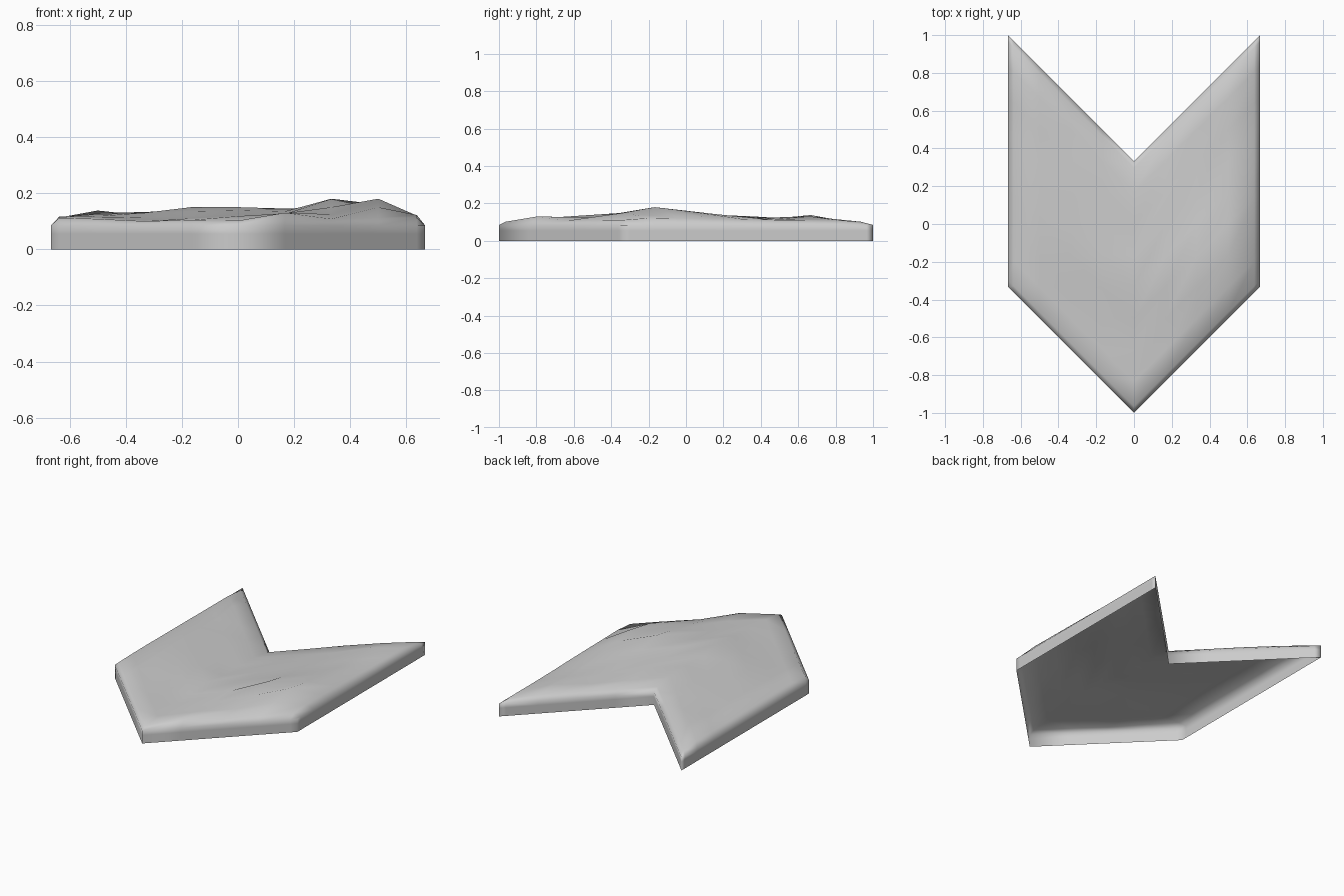
import bpy, bmesh

if "Cube" in bpy.data.objects:
    bpy.data.objects.remove(bpy.data.objects["Cube"])

# Chevron tile: columns run along x, rows run along v, where y = |x| + v
XS = [-.667, -.637, -.5, -.333, -.167, 0, .167, .333, .5, .637, .667]
VS = [-1, -.965, -.833, -.667, -.5, -.333, -.167, 0, .167, .298, .333]
RIM = .085

# Interior relief heights in thousandths, front row first
RELIEF = [
    [112, 108, 100, 104, 102, 130, 108, 112, 112],
    [115, 112, 102, 110, 118, 128, 125, 150, 122],
    [116, 118, 115, 118, 125, 125, 150, 180, 120],
    [115, 125, 130, 135, 138, 135, 180, 160, 118],
    [115, 128, 130, 150, 150, 145, 150, 142, 116],
    [114, 125, 133, 138, 130, 138, 138, 125, 112],
    [113, 122, 132, 138, 130, 138, 122, 118, 110],
    [113, 138, 120, 125, 122, 120, 115, 130, 110],
    [102, 108, 110, 108, 106, 108, 112, 110, 102],
]

bm = bmesh.new()
n = len(XS)


def height(i, j):
    if 0 < i < n - 1 and 0 < j < n - 1:
        return RELIEF[j - 1][i - 1] / 1000
    return RIM


# Uneven top surface
grid = [[bm.verts.new((x, abs(x) + v, height(i, j))) for i, x in enumerate(XS)]
        for j, v in enumerate(VS)]
for j in range(n - 1):
    for i in range(n - 1):
        bm.faces.new((grid[j][i], grid[j][i + 1], grid[j + 1][i + 1], grid[j + 1][i]))

# Upright skirt down to the ground, open underneath
loop = (grid[0][:-1] + [r[-1] for r in grid[:-1]]
        + grid[-1][:0:-1] + [r[0] for r in grid[:0:-1]])
for z in (.055, 0):
    lower = [bm.verts.new((v.co.x, v.co.y, z)) for v in loop]
    for k in range(len(loop)):
        m = (k + 1) % len(loop)
        bm.faces.new((loop[k], lower[k], lower[m], loop[m]))
    loop = lower

bmesh.ops.recalc_face_normals(bm, faces=bm.faces)
bm.faces.ensure_lookup_table()
if bm.faces[n * 5].normal.z < 0:
    bmesh.ops.reverse_faces(bm, faces=bm.faces)
for f in bm.faces:
    f.smooth = True

mesh = bpy.data.meshes.new("chevron_tile")
bm.to_mesh(mesh)
bm.free()
tile = bpy.data.objects.new("chevron_tile", mesh)
bpy.context.collection.objects.link(tile)
